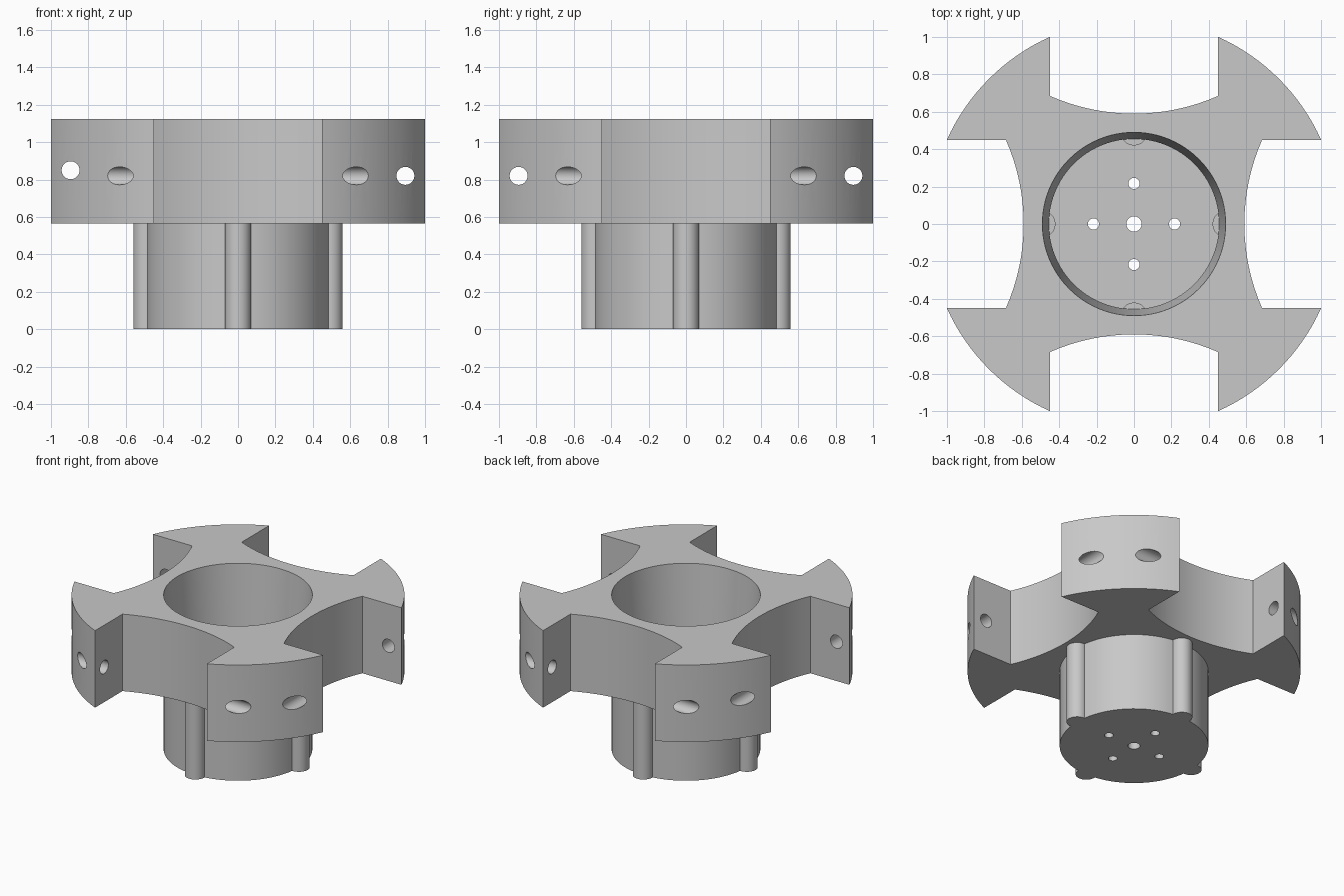
import bpy, bmesh
from math import sin, cos, pi, sqrt, asin, atan2, radians
from mathutils import Matrix, Vector

default = bpy.data.objects.get("Cube")
if default:
    bpy.data.objects.remove(default, do_unlink=True)

grey = bpy.data.materials.new("light grey")
grey.use_nodes = True
grey.diffuse_color = (0.58, 0.58, 0.58, 1)
grey.node_tree.nodes["Principled BSDF"].inputs["Base Color"].default_value = (0.58, 0.58, 0.58, 1)

BASE, TOP = 0.565, 1.125      # plate underside and top
HUB_R, BORE_R = 0.49, 0.455   # hub outer and inner radius
SLOT, NOTCH, OUTER = 0.45, 0.685, 1.097


def add_object(name, bm):
    bmesh.ops.recalc_face_normals(bm, faces=bm.faces)
    mesh = bpy.data.meshes.new(name)
    bm.to_mesh(mesh)
    bm.free()
    mesh.materials.append(grey)
    obj = bpy.data.objects.new(name, mesh)
    bpy.context.collection.objects.link(obj)
    return obj


def rod(name, r1, r2, start, end, sides=32):
    """Cylinder or cone between two points."""
    start, end = Vector(start), Vector(end)
    axis = end - start
    turn = Vector((0, 0, 1)).rotation_difference(axis).to_matrix().to_4x4()
    bm = bmesh.new()
    bmesh.ops.create_cone(bm, cap_ends=True, segments=sides, radius1=r1, radius2=r2,
                          depth=axis.length,
                          matrix=Matrix.Translation((start + end) / 2) @ turn)
    return add_object(name, bm)


def combine(target, other, operation):
    mod = target.modifiers.new("cut", 'BOOLEAN')
    mod.operation, mod.object, mod.solver = operation, other, 'EXACT'
    bpy.context.view_layer.objects.active = target
    bpy.ops.object.modifier_apply(modifier=mod.name)
    bpy.data.objects.remove(other, do_unlink=True)


# Plate outline: a bowed recess, a slot wall and an outer arc, four times
sag = NOTCH - 0.59
bow = (SLOT ** 2 + sag ** 2) / (2 * sag)
half = asin(SLOT / bow)
tip = atan2(SLOT, sqrt(OUTER ** 2 - SLOT ** 2))
outline = []
for q in range(4):
    quarter = []
    for i in range(17):
        a = half * (1 - i / 8)
        quarter.append(Vector((0.59 + bow * (1 - cos(a)), -bow * sin(a), 0)))
    for i in range(17):
        a = tip + (pi / 2 - 2 * tip) * i / 16
        quarter.append(Vector((OUTER * cos(a), OUTER * sin(a), 0)))
    outline += [Matrix.Rotation(q * pi / 2, 3, 'Z') @ p for p in quarter]

bm = bmesh.new()
face = bm.faces.new([bm.verts.new((p.x, p.y, BASE)) for p in outline])
extruded = bmesh.ops.extrude_face_region(bm, geom=[face])
bmesh.ops.translate(bm, vec=(0, 0, TOP - BASE),
                    verts=[v for v in extruded["geom"] if isinstance(v, bmesh.types.BMVert)])
plate = add_object("cross_plate", bm)

# Tapered bore, slightly overshooting both faces
slope = (HUB_R - BORE_R) / (TOP - BASE) * 0.1
combine(plate, rod("bore", BORE_R - slope, HUB_R + slope,
                   (0, 0, BASE - 0.1), (0, 0, TOP + 0.1), 96), 'DIFFERENCE')

# Pin holes through the arm tips
PIN = 0.895
for x, z in ((PIN, 0.82), (-PIN, 0.85)):
    combine(plate, rod("pin", 0.048, 0.048, (x, -2, z), (x, 2, z)), 'DIFFERENCE')
for y in (PIN, -PIN):
    combine(plate, rod("pin", 0.048, 0.048, (-2, y, 0.82), (2, y, 0.82)), 'DIFFERENCE')

# Hub cup with four rounded ribs
hub = rod("hub_cup", HUB_R, HUB_R, (0, 0, 0), (0, 0, BASE), 96)
combine(hub, rod("hollow", BORE_R, BORE_R, (0, 0, 0.06), (0, 0, BASE + 0.1), 96), 'DIFFERENCE')
spots = [(cos(k * pi / 2), sin(k * pi / 2)) for k in range(4)]
for x, y in spots:
    rib = rod("rib", 0.07, 0.07, (x * HUB_R, y * HUB_R, 0), (x * HUB_R, y * HUB_R, BASE))
    combine(hub, rib, 'UNION')

# Floor holes
combine(hub, rod("hole", 0.041, 0.041, (0, 0, -1), (0, 0, 1)), 'DIFFERENCE')
for x, y in spots:
    combine(hub, rod("hole", 0.03, 0.03, (x * 0.217, y * 0.217, -1),
                     (x * 0.217, y * 0.217, 1)), 'DIFFERENCE')

for obj in (plate, hub):
    obj.data.shade_smooth()
    obj.data.set_sharp_from_angle(angle=radians(30))
